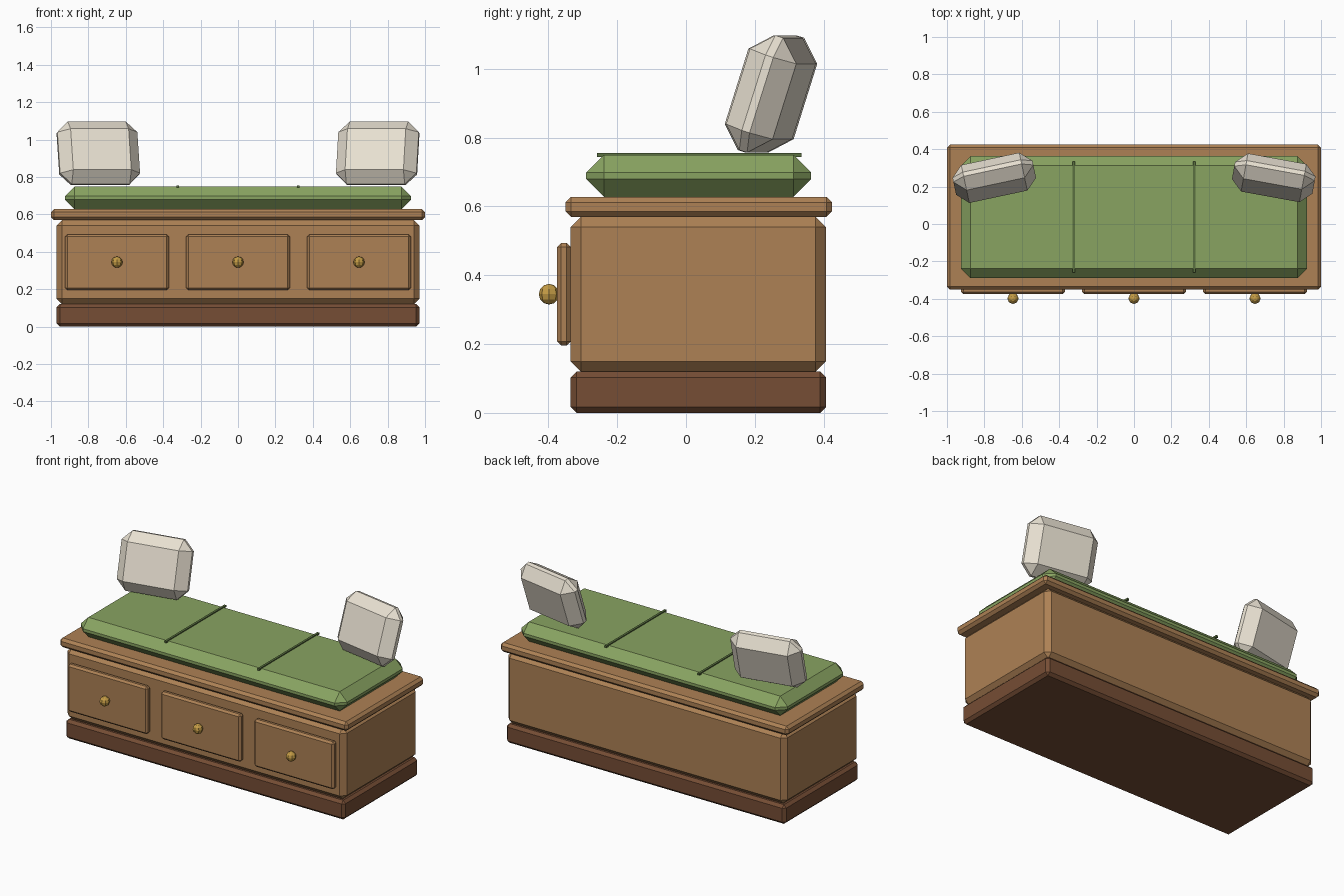
import bpy, bmesh
from mathutils import Matrix

if "Cube" in bpy.data.objects:
    bpy.data.objects.remove(bpy.data.objects["Cube"])


def material(name, rgb):
    m = bpy.data.materials.new(name)
    m.diffuse_color = (*rgb, 1)
    m.use_nodes = True
    m.node_tree.nodes["Principled BSDF"].inputs["Base Color"].default_value = m.diffuse_color
    return m


wood = material("wood", (0.42, 0.22, 0.09))
dark_wood = material("dark_wood", (0.18, 0.075, 0.035))
green = material("green_fabric", (0.25, 0.37, 0.12))
seam_green = material("seam_green", (0.10, 0.16, 0.05))
cream = material("cream_fabric", (0.82, 0.76, 0.65))
brass = material("brass", (0.55, 0.33, 0.06))


def finish(name, bm, mat, loc, rot=(0, 0, 0)):
    mesh = bpy.data.meshes.new(name)
    bm.to_mesh(mesh)
    bm.free()
    mesh.materials.append(mat)
    ob = bpy.data.objects.new(name, mesh)
    ob.location, ob.rotation_euler = loc, rot
    bpy.context.collection.objects.link(ob)
    return ob


def box(name, size, loc, chamfer, mat, rot=(0, 0, 0)):
    """Box with flat single-segment chamfers on every edge."""
    bm = bmesh.new()
    bmesh.ops.create_cube(bm, size=1, matrix=Matrix.Diagonal((*size, 1)))
    if chamfer:
        bmesh.ops.bevel(bm, geom=bm.edges[:], offset=chamfer, segments=1,
                        profile=0.5, affect='EDGES')
    return finish(name, bm, mat, loc, rot)


# Cabinet: plinth, body and overhanging lid
box("plinth", (1.94, 0.742, 0.12), (0, 0.036, 0.06), 0.017, dark_wood)
box("cabinet_body", (1.94, 0.742, 0.45), (0, 0.036, 0.345), 0.03, wood)
box("lid", (2.0, 0.774, 0.058), (0, 0.037, 0.599), 0.016, wood)

# Seat cushion
box("seat_cushion", (1.85, 0.654, 0.122), (0, 0.037, 0.689), 0.052, green)
for side, x in (("left", -0.323), ("right", 0.323)):
    box(f"cushion_seam_{side}", (0.014, 0.594, 0.012), (x, 0.038, 0.75), 0, seam_green)

# Drawer fronts with faceted knobs
for side, x in (("left", -0.647), ("middle", 0), ("right", 0.647)):
    box(f"drawer_front_{side}", (0.555, 0.04, 0.298), (x, -0.355, 0.345), 0.012, wood)
    bm = bmesh.new()
    bmesh.ops.create_uvsphere(bm, u_segments=8, v_segments=6, radius=0.03)
    finish(f"knob_{side}", bm, brass, (x, -0.398, 0.345))

# Pillows leaning back and turned inward
for side, x, yaw in (("left", -0.747, 0.21), ("right", 0.747, -0.18)):
    box(f"pillow_{side}", (0.437, 0.144, 0.35), (x, 0.247, 0.927), 0.06, cream,
        (-0.31, 0, yaw))
